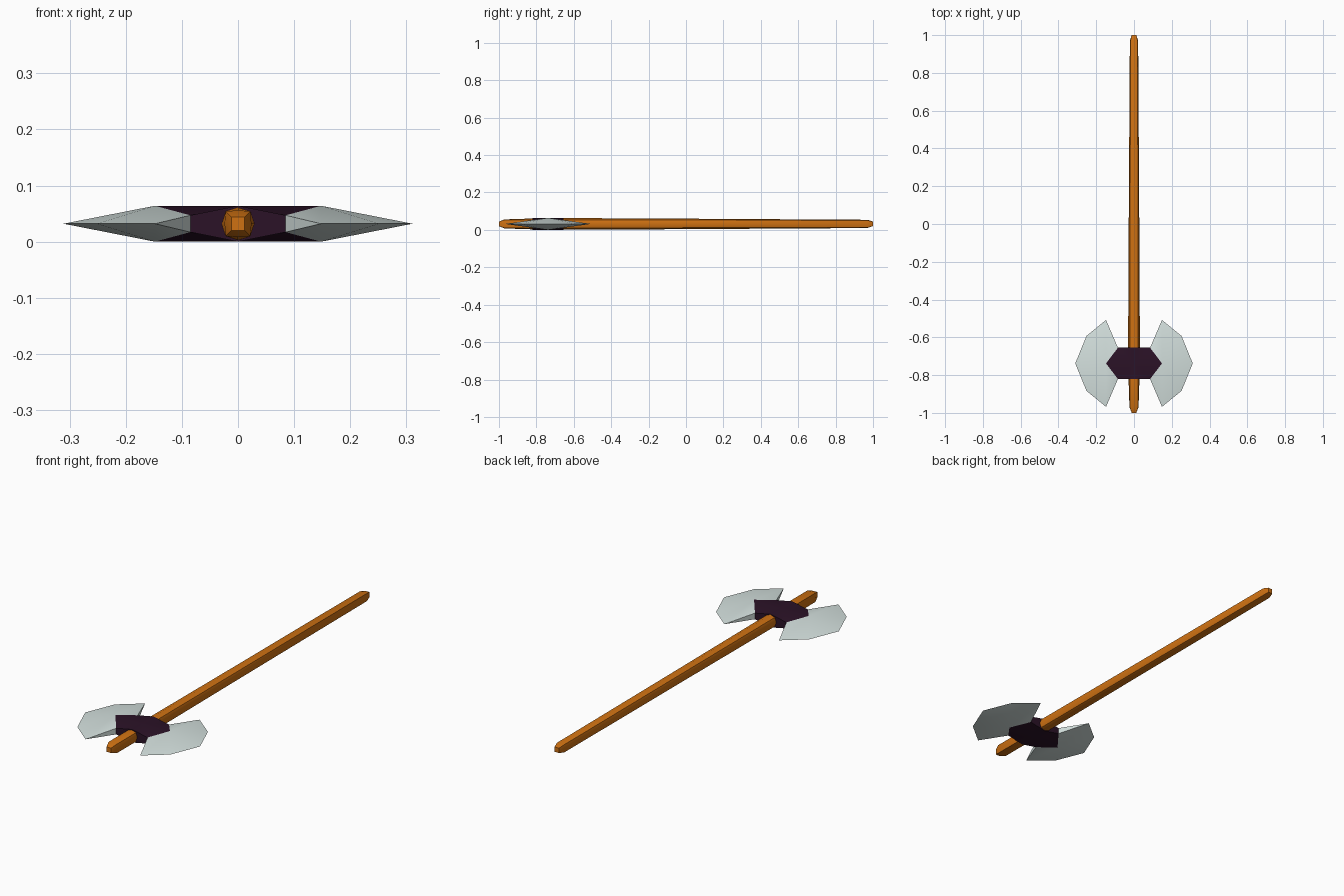
import bpy, bmesh

if "Cube" in bpy.data.objects:
    bpy.data.objects.remove(bpy.data.objects["Cube"])

ZC = 0.032      # mid height of the axe lying flat
HEAD_Y = -0.738  # centre of the head along the shaft


def material(name, rgb):
    m = bpy.data.materials.new(name)
    m.diffuse_color = (*rgb, 1)
    m.use_nodes = True
    m.node_tree.nodes["Principled BSDF"].inputs["Base Color"].default_value = m.diffuse_color
    return m


orange = material("orange wood", (0.62, 0.165, 0.006))
purple = material("dark purple", (0.024, 0.006, 0.020))
silver = material("pale steel", (0.66, 0.75, 0.73))


def make(name, verts, faces, mat, loc, mirror=False, angle=40):
    me = bpy.data.meshes.new(name)
    me.from_pydata(verts, [], faces)
    ob = bpy.data.objects.new(name, me)
    bpy.context.collection.objects.link(ob)
    ob.location = loc
    me.materials.append(mat)
    bpy.ops.object.select_all(action='DESELECT')
    ob.select_set(True)
    bpy.context.view_layer.objects.active = ob
    if mirror:
        mod = ob.modifiers.new("mirror", 'MIRROR')
        mod.use_axis = (True, True, True)
        mod.merge_threshold = 0.0005
        bpy.ops.object.modifier_apply(modifier=mod.name)
    bm = bmesh.new()
    bm.from_mesh(me)
    bmesh.ops.recalc_face_normals(bm, faces=bm.faces)
    bm.to_mesh(me)
    bm.free()
    bpy.ops.object.shade_smooth_by_angle(angle=angle * 3.14159 / 180)
    return ob


# Shaft: eight-sided, squarer towards both ends (y, side reach, corner reach)
rings = [(-1, .012, .012), (-.97, .024, .022), (-.82, .029, .022), (-.6, .031, .022),
         (0, .028, .0205), (.97, .022, .019), (1, .012, .012)]
verts, faces = [], []
for y, a, c in rings:
    verts += [(x, y, z) for x, z in ((a, 0), (c, c), (0, a), (-c, c),
                                     (-a, 0), (-c, -c), (0, -a), (c, -c))]
for r in range(len(rings) - 1):
    for i in range(8):
        j = (i + 1) % 8
        faces.append((r * 8 + i, r * 8 + j, r * 8 + 8 + j, r * 8 + 8 + i))
n = len(verts)
faces += [tuple(range(8)), tuple(range(n - 8, n))]
make("shaft", verts, faces, orange, (0, 0, ZC))

# Collar: one eighth, mirrored on all axes
A, A0 = (.085, .083, .015), (.085, .083, 0)
T = (.148, 0, .032)
make("collar", [(0, 0, .032), (0, .083, .032), (0, .083, 0), A, A0, T],
     [(0, 5, 3), (0, 3, 1), (1, 3, 4, 2)], purple, (0, HEAD_Y, ZC), True)

# Blades: one eighth of the pair, mirrored on all axes
make("blades", [A, A0, T, (.148, .23, 0), (.252, .145, 0), (.311, 0, 0)],
     [(0, 2, 3), (2, 4, 3), (2, 5, 4), (0, 3, 1)], silver, (0, HEAD_Y, ZC), True)
